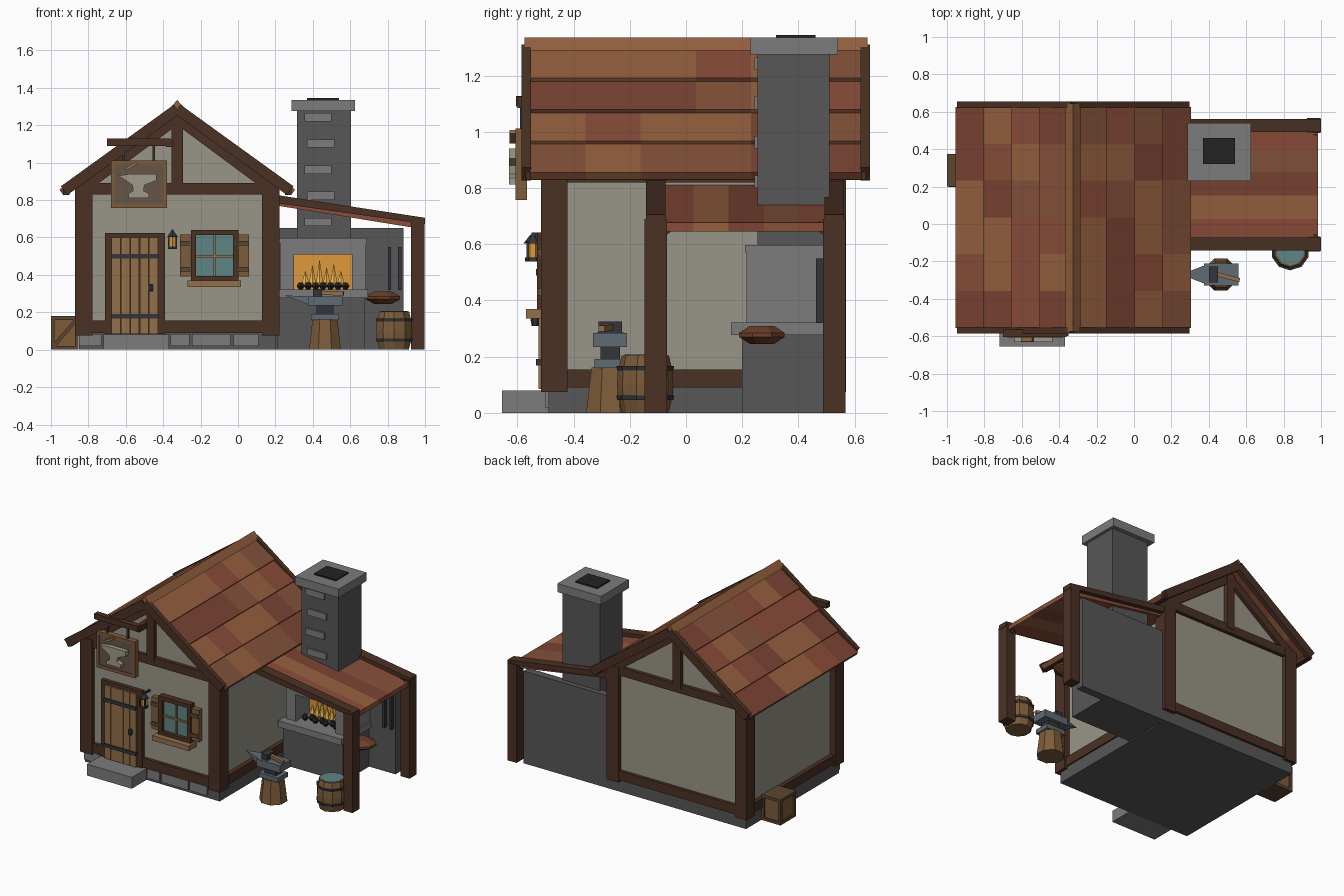
import bpy, bmesh, math, random
from mathutils import Vector

if "Cube" in bpy.data.objects:
    bpy.data.objects.remove(bpy.data.objects["Cube"])

random.seed(4)
COL = dict(wall="989587", timber="4a3123", wood="7d5c3a", dark_wood="5c4630", plank="93704a",
           stone="575757", stone_light="7c7c7c", iron="33353a", steel="606b73", glass="5f8585",
           tile_a="8a4c38", tile_b="7a4433", tile_c="95603f", tile_d="84523a", fire="e09a3c",
           flame="f0b850", soot="242424", sign="665546", leather="6e3f2a", emblem="a09b88")


def mat(key):
    if key in bpy.data.materials:
        return bpy.data.materials[key]
    m = bpy.data.materials.new(key)
    rgb = [int(COL[key][i:i + 2], 16) / 255 for i in (0, 2, 4)]
    m.diffuse_color = [((c + .055) / 1.055) ** 2.4 for c in rgb] + [1]
    m.use_nodes = True
    m.node_tree.nodes["Principled BSDF"].inputs["Base Color"].default_value = m.diffuse_color
    return m


def finish(name, bm, col):
    bmesh.ops.recalc_face_normals(bm, faces=bm.faces[:])
    me = bpy.data.meshes.new(name)
    bm.to_mesh(me)
    bm.free()
    me.materials.append(mat(col))
    o = bpy.data.objects.new(name, me)
    bpy.context.collection.objects.link(o)
    return o


def prism(name, pts, y0, y1, col):
    """Extrude an x-z outline along y."""
    bm = bmesh.new()
    a = [bm.verts.new((x, y0, z)) for x, z in pts]
    b = [bm.verts.new((x, y1, z)) for x, z in pts]
    bm.faces.new(a)
    bm.faces.new(b[::-1])
    for i in range(len(a)):
        j = (i + 1) % len(a)
        bm.faces.new((a[i], b[i], b[j], a[j]))
    return finish(name, bm, col)


def box(name, x0, x1, y0, y1, z0, z1, col):
    return prism(name, [(x0, z0), (x1, z0), (x1, z1), (x0, z1)], y0, y1, col)


def beam(name, p, q, w, h, col):
    """Bar from p to q, w wide and h tall."""
    p, q = Vector(p), Vector(q)
    L = (q - p).length
    o = box(name, 0, L, -w / 2, w / 2, -h / 2, h / 2, col)
    o.location = p
    o.rotation_euler = (q - p).to_track_quat('X', 'Z').to_euler()
    return o


def lathe(name, cx, cy, prof, n, col, sx=1, sy=1):
    bm = bmesh.new()
    rings = [[bm.verts.new((cx + sx * r * math.cos((i + .5) * math.tau / n),
                            cy + sy * r * math.sin((i + .5) * math.tau / n), z))
              for i in range(n)] for r, z in prof]
    bm.faces.new(rings[0])
    bm.faces.new(rings[-1])
    for a, b in zip(rings, rings[1:]):
        for i in range(n):
            j = (i + 1) % n
            bm.faces.new((a[i], a[j], b[j], b[i]))
    return finish(name, bm, col)


def hull(name, pts, col):
    bm = bmesh.new()
    for p in pts:
        bm.verts.new(p)
    bmesh.ops.convex_hull(bm, input=bm.verts[:])
    return finish(name, bm, col)


CX = -0.325  # ridge line

# House body and foundation
box("foundation", -.85, .2, -.49, .545, 0, .1, "stone")
prism("house_walls", [(-.83, .09), (.18, .09), (.18, .875), (CX, 1.25), (-.83, .875)], -.485, .54, "wall")
for a, b in ((-.85, -.73), (-.36, -.26), (-.245, -.04), (-.025, .11)):
    box("foundation_stone", a, b, -.502, -.48, .02, .085, "stone_light")
box("door_step", -.72, -.37, -.655, -.48, 0, .08, "stone_light")

# Timber frame
for s in (-1, 1):
    x = CX + s * .5
    for y in (-.468, .522):
        box("corner_post", x - .046, x + .046, y - .047, y + .047, .075, .885, "timber")
    box("side_sill", x - .035, x + .035, -.48, .54, .09, .155, "timber")
    box("wall_plate", x - .035, x + .035, -.48, .54, .82, .885, "timber")
for y in (-.485, .54):
    box("gable_sill", -.83, .18, y - .022, y + .022, .09, .155, "timber")
    box("tie_beam", -.87, .22, y - .025, y + .025, .83, .89, "timber")
    box("king_post", CX - .03, CX + .03, y - .03, y + .03, .86, 1.26, "timber")
    for s in (-1, 1):
        beam("gable_rafter", (CX, y, 1.235), (CX + s * .5, y, .865), .05, .055, "timber")

# Roof: four overlapping courses of six tiles on each slope
slope = Vector((.605, -.45)).normalized()
normal = Vector((-slope.y, slope.x))
tiles = ["tile_a", "tile_b", "tile_c", "tile_d"]
top, step, ty = Vector((0, 1.285)), .1875, 1.18 / 6
for s in (-1, 1):
    for r in range(4):
        a, b = top + slope * step * r, top + slope * (step * (r + 1) + .012)
        prof = [a, b, b + normal * .032, a + normal * .016]
        for c in range(6):
            y = -.555 + c * ty
            prism("roof_tile", [(CX + s * p.x, p.y) for p in prof], y, y + ty, random.choice(tiles))
    box("eave_board", *sorted((CX + s * .575, CX + s * .61)), -.57, .64, .828, .868, "timber")
    for y in (-.568, .638):
        beam("barge_board", (CX, y, 1.287), (CX + s * .605, y, .85), .034, .058, "timber")
prism("ridge_cap", [(CX - .04, 1.29), (CX + .04, 1.29), (CX, 1.335)], -.575, .645, "tile_c")

# Door
box("door_frame", -.71, -.39, -.512, -.48, .085, .625, "timber")
for i in range(5):
    x = -.675 + i * .05
    box("door_plank", x, x + .047, -.525, -.49, .085, .6, "plank")
for z in (.18, .5):
    box("door_strap", -.675, -.425, -.533, -.51, z - .012, z + .012, "iron")
lathe("door_handle", -.465, -.537, [(.012, .31), (.016, .33), (.012, .35)], 6, "iron")

# Window with shutters
box("window_glass", -.23, -.02, -.505, -.48, .39, .62, "glass")
for x in (-.2375, -.0125):
    box("window_jamb", x - .014, x + .014, -.53, -.48, .37, .64, "timber")
for z in (.38, .627):
    box("window_rail", -.25, 0, -.53, -.48, z - .014, z + .014, "timber")
box("window_mullion", -.131, -.119, -.515, -.48, .38, .62, "plank")
box("window_crossbar", -.235, -.015, -.515, -.48, .494, .506, "plank")
box("window_sill", -.27, .015, -.57, -.48, .335, .37, "plank")
for a in (-.31, .002):
    box("shutter", a, a + .056, -.52, -.485, .39, .615, "wood")
    for z in (.43, .57):
        box("shutter_batten", a, a + .056, -.53, -.5, z - .012, z + .012, "dark_wood")

# Lantern
lathe("lantern_glow", -.35, -.545, [(.02, .55), (.02, .605)], 6, "fire")
lathe("lantern_base", -.35, -.545, [(.028, .538), (.028, .552)], 6, "iron")
lathe("lantern_cap", -.35, -.545, [(.033, .603), (.008, .635)], 6, "iron")
for x in (-.37, -.33):
    box("lantern_bar", x - .004, x + .004, -.568, -.56, .545, .61, "iron")
box("lantern_arm", -.356, -.344, -.55, -.48, .63, .642, "iron")

# Hanging sign with anvil emblem
box("sign_beam", -.7, -.36, -.605, -.565, 1.09, 1.128, "timber")
box("sign_bracket", -.385, -.35, -.6, -.48, 1.085, 1.125, "timber")
for x in (-.61, -.45):
    box("sign_hanger", x - .007, x + .007, -.59, -.576, 1.0, 1.1, "iron")
box("sign_panel", -.67, -.39, -.6, -.568, .77, 1.0, "sign")
for z in (.757, .99):
    box("sign_rail", -.68, -.38, -.607, -.565, z, z + .022, "wood")
for x in (-.68, -.4):
    box("sign_stile", x, x + .02, -.607, -.565, .757, 1.012, "wood")
prism("sign_emblem", [(-.585, .812), (-.475, .812), (-.475, .835), (-.505, .85), (-.5, .88), (-.435, .905),
                      (-.435, .94), (-.575, .94), (-.64, .93), (-.6, .905), (-.565, .88), (-.56, .85),
                      (-.585, .835)], -.63, -.595, "emblem")
beam("sign_hammer", (-.6, -.615, .965), (-.54, -.615, 1.0), .025, .016, "plank")

# Crate beside the left wall
box("crate", -.99, -.86, .21, .365, .005, .175, "wood")
for x in (-1, -.872):
    for y in (.2, .355):
        box("crate_post", x, x + .02, y, y + .02, 0, .18, "dark_wood")
for z in (0, .16):
    box("crate_rail", -1, -.855, .2, .375, z, z + .02, "dark_wood")
beam("crate_brace", (-.985, .205, .02), (-.865, .205, .16), .012, .02, "dark_wood")

# Lean-to
for i in range(5):
    y = -.1 + i * .126
    prism("leanto_plank", [(.18, .775), (.985, .645), (.985, .677), (.18, .81)], y, y + .126,
          ("tile_a", "tile_c", "tile_b", "tile_d", "tile_a")[i])
for y in (-.108, .527):
    box("leanto_post", .925, .997, y - .04, y + .04, 0, .69, "timber")
    prism("leanto_rafter", [(.2, .785), (1, .672), (1, .705), (.2, .828)], y - .035, y + .035, "timber")
    s = 1 if y < 0 else -1
    beam("knee_brace", (.96, y, .62), (.96, y + s * .06, .67), .03, .03, "timber")
box("forge_back_wall", .2, .885, .49, .545, 0, .65, "stone")

# Forge and chimney
box("forge_base", .21, .68, .2, .5, 0, .28, "stone")
box("forge_slab", .2, .695, .16, .5, .277, .322, "stone_light")
for a, b in ((.225, .3), (.61, .685)):
    box("forge_pillar", a, b, .215, .5, .32, .57, "stone_light")
box("forge_lintel", .29, .62, .215, .5, .51, .57, "stone_light")
box("forge_mantel", .22, .69, .21, .5, .57, .597, "stone_light")
box("fire_glow", .3, .61, .37, .49, .32, .51, "fire")
for i in range(7):
    lathe("coal", .335 + i * .04, .27 + .02 * (i % 2), [(.012, .322), (.024, .34), (.012, .36)], 6, "soot")
for i, h in enumerate((.08, .11, .14, .1, .12, .08)):
    lathe("flame", .36 + i * .038, .315, [(.014, .335), (.021, .36), (.001, .34 + h)], 6, "flame")
box("chimney", .315, .605, .255, .51, .59, 1.29, "stone")
for i in range(5):
    x = .355 + .015 * (i % 2)
    box("chimney_stone", x, x + .145, .243, .27, .66 + i * .14, .705 + i * .14, "stone_light")
box("chimney_cap", .285, .625, .23, .54, 1.275, 1.335, "stone_light")
box("chimney_flue", .37, .54, .32, .46, 1.3, 1.345, "soot")

# Bellows and hanging tools
lathe("bellows", .775, .27, [(.05, .245), (.095, .27), (.095, .285), (.05, .31)], 8, "leather", 1.05, .92)
beam("bellows_nozzle", (.7, .27, .278), (.62, .27, .335), .025, .025, "iron")
for x in (.81, .865):
    box("hanging_tool", x - .009, x + .009, .462, .492, .32, .55, "iron")

# Anvil on a stump with a hammer
AX, AY = .465, -.27
lathe("anvil_stump", AX, AY, [(.092, 0), (.072, .162)], 8, "wood")
box("anvil_foot", .39, .54, -.325, -.215, .16, .192, "steel")
box("anvil_waist", .42, .51, -.305, -.235, .19, .24, "iron")
box("anvil_top", .375, .56, -.33, -.21, .235, .285, "steel")
hull("anvil_horn", [(.38, y, z) for y in (-.32, -.22) for z in (.24, .285)] + [(.25, AY, .29)], "steel")
box("hammer_head", .4, .45, -.312, -.228, .285, .325, "iron")
beam("hammer_handle", (.43, -.265, .305), (.565, -.3, .3), .022, .022, "plank")

# Water barrel
BX, BY = .835, -.145
lathe("barrel", BX, BY, [(.082, 0), (.098, .06), (.1, .1), (.098, .145), (.084, .205)], 10, "wood")
for z in (.045, .15):
    lathe("barrel_hoop", BX, BY, [(.1, z), (.103, z + .016)], 10, "iron")
lathe("barrel_water", BX, BY, [(.074, .2), (.074, .208)], 10, "glass")
